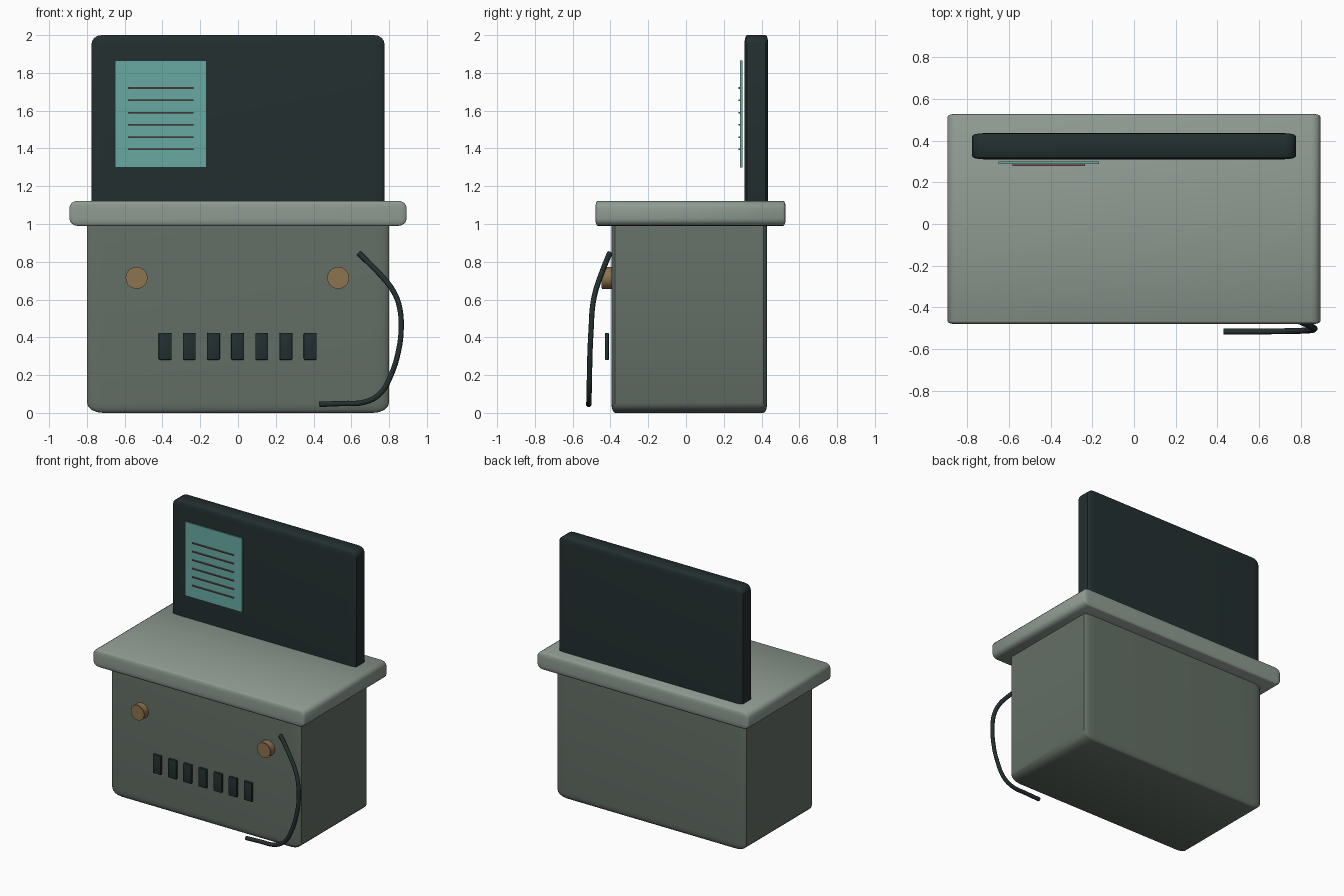
import bpy, bmesh, math
from mathutils import Matrix, Vector

if "Cube" in bpy.data.objects:
    bpy.data.objects.remove(bpy.data.objects["Cube"])


def material(name, r, g, b):
    def lin(c):
        c /= 255
        return c / 12.92 if c <= 0.04045 else ((c + 0.055) / 1.055) ** 2.4
    m = bpy.data.materials.new(name)
    m.diffuse_color = (lin(r), lin(g), lin(b), 1)
    m.use_nodes = True
    m.node_tree.nodes["Principled BSDF"].inputs["Base Color"].default_value = m.diffuse_color
    return m


body_grey = material("body grey green", 99, 110, 101)
top_grey = material("light grey green", 143, 155, 146)
dark = material("dark slate", 35, 47, 48)
teal = material("paper teal", 104, 170, 162)
brass = material("brass brown", 140, 115, 78)
ink = material("ink brown", 118, 86, 82)


def finish(name, bm, mat, smooth=True):
    bmesh.ops.recalc_face_normals(bm, faces=bm.faces)
    me = bpy.data.meshes.new(name)
    bm.to_mesh(me)
    bm.free()
    me.materials.append(mat)
    ob = bpy.data.objects.new(name, me)
    bpy.context.collection.objects.link(ob)
    if smooth:
        bpy.ops.object.select_all(action='DESELECT')
        ob.select_set(True)
        bpy.context.view_layer.objects.active = ob
        bpy.ops.object.shade_smooth_by_angle(angle=math.radians(35))
    return ob


def box(name, lo, hi, mat, radii=None, segments=4):
    """Box between two corners, with a separate rounding radius on each axis."""
    lo, hi = Vector(lo), Vector(hi)
    size, mid = hi - lo, (lo + hi) / 2
    r = Vector(radii or (1, 1, 1))
    bm = bmesh.new()
    bmesh.ops.create_cube(bm, size=1)
    bmesh.ops.scale(bm, vec=[s / k for s, k in zip(size, r)], verts=bm.verts)
    if radii:
        bmesh.ops.bevel(bm, geom=bm.edges[:], offset=1, segments=segments,
                        profile=0.5, affect='EDGES', clamp_overlap=True)
        bmesh.ops.scale(bm, vec=r, verts=bm.verts)
    bmesh.ops.translate(bm, vec=mid, verts=bm.verts)
    return finish(name, bm, mat, bool(radii))


# Cabinet, worktop and upright back panel
box("cabinet", (-0.80, -0.395, 0), (0.80, 0.43, 1.04), body_grey, (0.085, 0.02, 0.055))
box("worktop", (-0.893, -0.48, 0.99), (0.893, 0.528, 1.123), top_grey, (0.045, 0.013, 0.04))
box("back_panel", (-0.775, 0.31, 1.0), (0.775, 0.435, 2.0), dark, (0.055, 0.014, 0.045))

# Notice sheet with ruled lines
box("notice_sheet", (-0.65, 0.287, 1.30), (-0.168, 0.299, 1.865), teal)
for i in range(6):
    z = 1.72 - 0.065 * i
    box(f"notice_line_{i + 1}", (-0.583, 0.279, z - 0.004), (-0.235, 0.287, z + 0.004), ink)

# Round knobs
for side, x in (("left", -0.537), ("right", 0.53)):
    bm = bmesh.new()
    bmesh.ops.create_cone(bm, cap_ends=True, segments=32, radius1=0.058, radius2=0.058,
                          depth=0.06,
                          matrix=Matrix.Translation((x, -0.417, 0.715))
                          @ Matrix.Rotation(math.pi / 2, 4, 'X'))
    rims = [e for e in bm.edges if any(len(f.verts) > 4 for f in e.link_faces)]
    bmesh.ops.bevel(bm, geom=rims, offset=0.003, segments=2, affect='EDGES')
    finish(f"knob_{side}", bm, brass)

# Row of vent slots
for i in range(7):
    x = -0.386 + 0.128 * i
    box(f"vent_{i + 1}", (x - 0.034, -0.429, 0.281), (x + 0.034, -0.408, 0.424), dark,
        (0.004, 0.004, 0.006), 2)

# Hanging cable
path = [(0.64, -0.405, 0.845), (0.76, -0.452, 0.725), (0.825, -0.48, 0.64),
        (0.855, -0.495, 0.56), (0.864, -0.502, 0.45), (0.85, -0.508, 0.33),
        (0.81, -0.511, 0.20), (0.75, -0.513, 0.10), (0.67, -0.514, 0.057),
        (0.55, -0.515, 0.05), (0.43, -0.515, 0.045)]
curve = bpy.data.curves.new("cable", 'CURVE')
curve.dimensions = '3D'
curve.bevel_depth = 0.015
curve.bevel_resolution = 2
curve.resolution_u = 4
curve.use_fill_caps = True
spline = curve.splines.new('BEZIER')
spline.bezier_points.add(len(path) - 1)
for point, co in zip(spline.bezier_points, path):
    point.co = co
    point.handle_left_type = point.handle_right_type = 'AUTO'
curve.materials.append(dark)
cable = bpy.data.objects.new("cable", curve)
bpy.context.collection.objects.link(cable)
